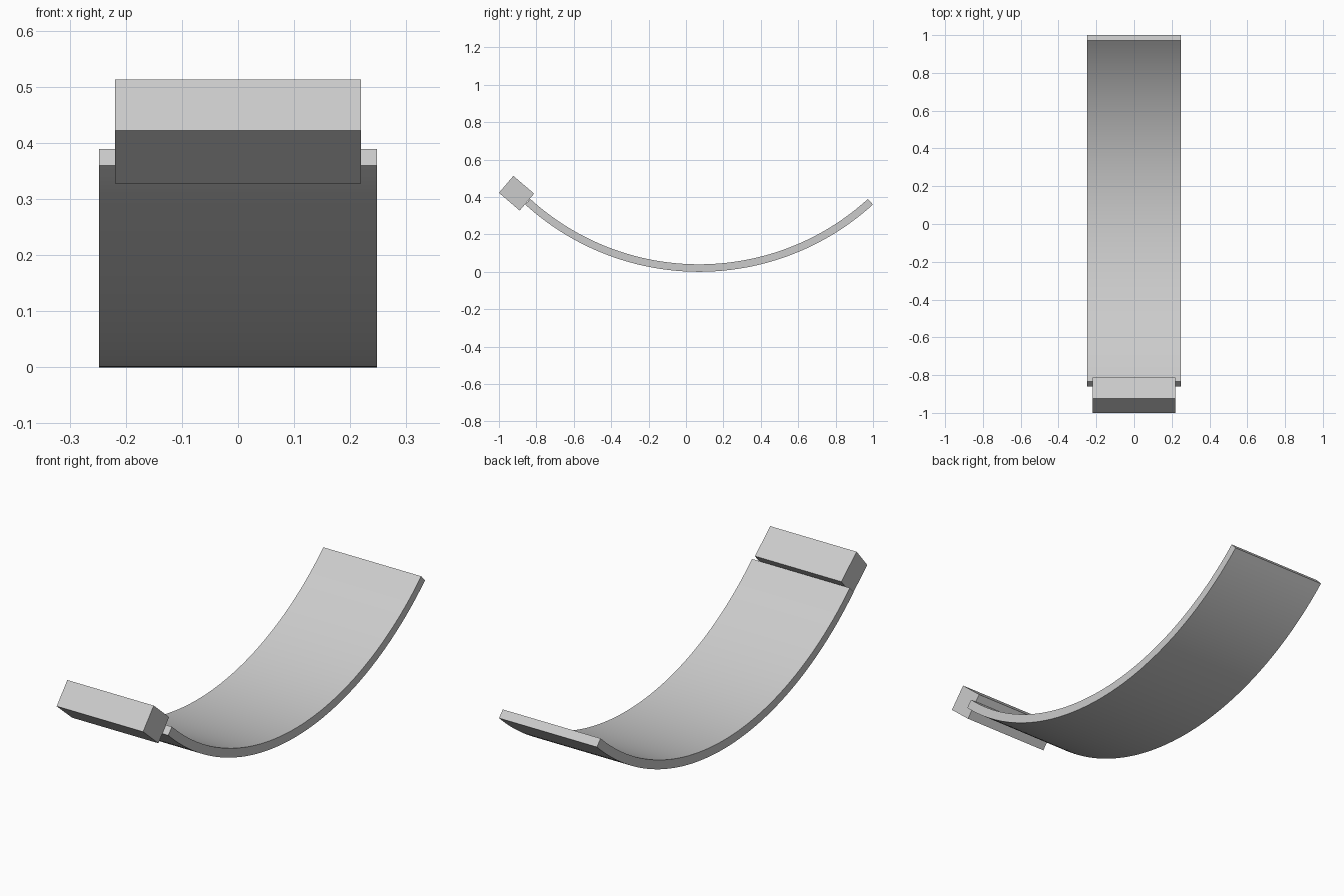
import bpy, bmesh, math
from mathutils import Matrix, Vector

cube = bpy.data.objects.get("Cube")
if cube:
    bpy.data.objects.remove(cube, do_unlink=True)

grey = bpy.data.materials.new("light grey")
grey.use_nodes = True
colour = (0.6, 0.6, 0.6, 1)
grey.diffuse_color = colour
grey.node_tree.nodes["Principled BSDF"].inputs["Base Color"].default_value = colour


def make_object(name, bm):
    bmesh.ops.recalc_face_normals(bm, faces=bm.faces)
    mesh = bpy.data.meshes.new(name)
    bm.to_mesh(mesh)
    bm.free()
    mesh.materials.append(grey)
    obj = bpy.data.objects.new(name, mesh)
    bpy.context.collection.objects.link(obj)
    return obj


# Curved strip: arc profile in the y-z plane, extruded across x
RADIUS, THICKNESS, HALF_WIDTH = 1.381, 0.04, 0.248
CENTRE_Y, HALF_ANGLE, STEPS = 0.07, math.radians(42.3), 64


def arc(radius):
    angles = [HALF_ANGLE * (2 * i / STEPS - 1) for i in range(STEPS + 1)]
    return [Vector((-HALF_WIDTH, CENTRE_Y + radius * math.sin(a),
                    RADIUS - radius * math.cos(a))) for a in angles]


bm = bmesh.new()
outer = [bm.verts.new(p) for p in arc(RADIUS)]
inner = [bm.verts.new(p) for p in arc(RADIUS - THICKNESS)]
for i in range(STEPS):
    bm.faces.new((outer[i], outer[i + 1], inner[i + 1], inner[i]))
side = bmesh.ops.extrude_face_region(bm, geom=bm.faces[:], use_keep_orig=True)
moved = [v for v in side["geom"] if isinstance(v, bmesh.types.BMVert)]
bmesh.ops.translate(bm, verts=moved, vec=(2 * HALF_WIDTH, 0, 0))
strip = make_object("curved_strip", bm)

bpy.ops.object.select_all(action="DESELECT")
bpy.context.view_layer.objects.active = strip
strip.select_set(True)
bpy.ops.object.shade_smooth_by_angle(angle=math.radians(30))

# Block capping the front end, tilted to follow the strip
bm = bmesh.new()
placement = (Matrix.Translation((0, -0.906, 0.42))
             @ Matrix.Rotation(math.radians(-40.5), 4, "X")
             @ Matrix.Diagonal((0.438, 0.146, 0.119, 1)))
bmesh.ops.create_cube(bm, size=1, matrix=placement)
make_object("end_block", bm)
